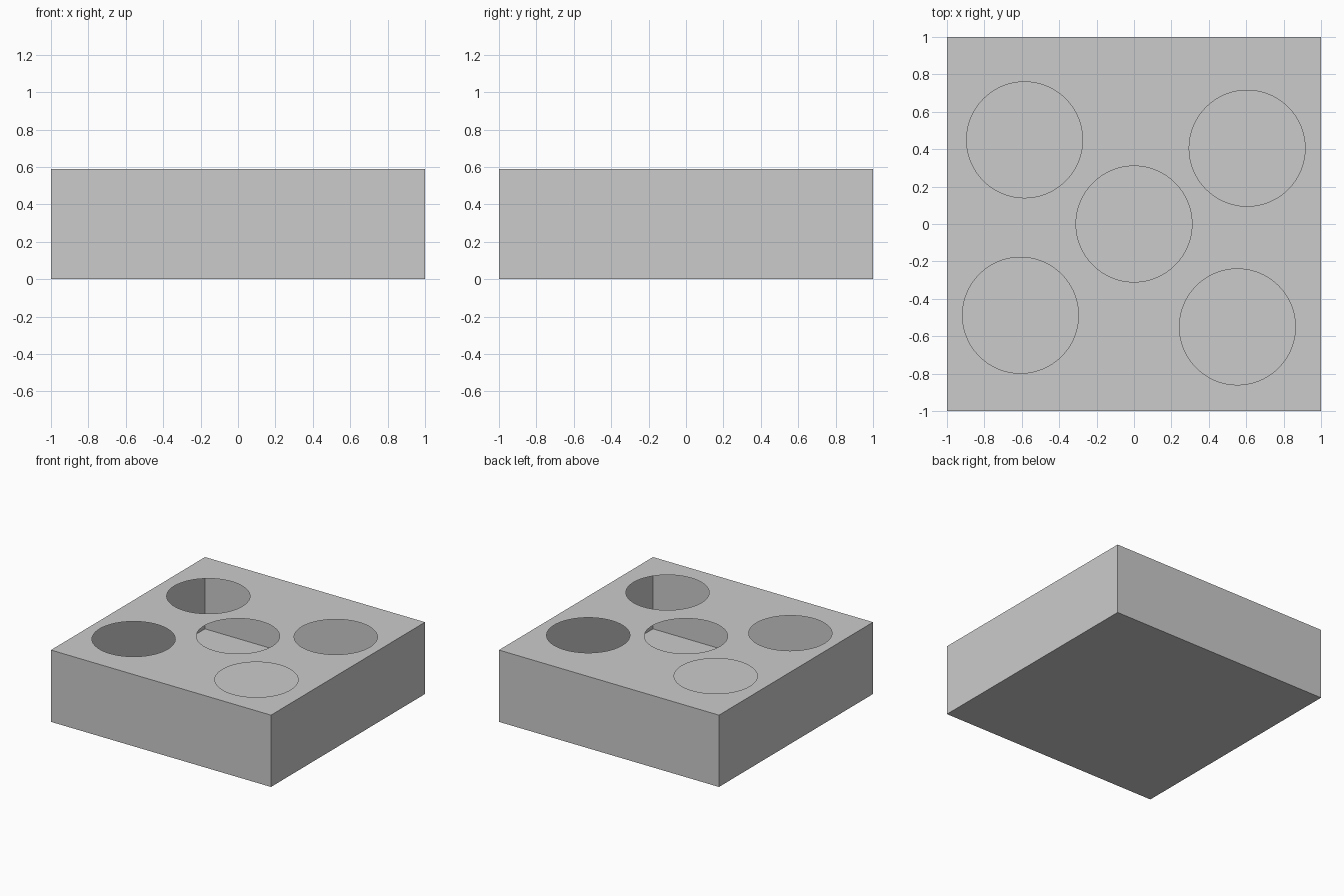
import bpy, bmesh
from mathutils import Matrix, Vector

if "Cube" in bpy.data.objects:
    bpy.data.objects.remove(bpy.data.objects["Cube"])

HEIGHT = 0.59
RADIUS = 0.31
SIDES = 96
HOLES = [(0, 0), (-0.585, 0.45), (0.605, 0.405), (-0.607, -0.488), (0.553, -0.55)]


def new_object(name, bm):
    mesh = bpy.data.meshes.new(name)
    bm.to_mesh(mesh)
    bm.free()
    obj = bpy.data.objects.new(name, mesh)
    bpy.context.collection.objects.link(obj)
    return obj


# Thin-walled hollow box: floor and four walls
bm = bmesh.new()
matrix = Matrix.Translation((0, 0, HEIGHT / 2)) @ Matrix.Diagonal((1, 1, HEIGHT / 2, 1))
bmesh.ops.create_cube(bm, size=2, matrix=matrix)
top = max(bm.faces, key=lambda f: f.calc_center_median().z)
edges = list(top.edges)
bmesh.ops.delete(bm, geom=[top], context='FACES_ONLY')

# Outlines of the five round openings in the lid
for x, y in HOLES:
    ring = bmesh.ops.create_circle(bm, cap_ends=False, segments=SIDES, radius=RADIUS,
                                   matrix=Matrix.Translation((x, y, HEIGHT)))
    edges += list({e for v in ring["verts"] for e in v.link_edges})

# Lid sheet filled between the rim and the openings
lid = bmesh.ops.triangle_fill(bm, edges=edges, use_beauty=True, normal=Vector((0, 0, 1)))
for face in [g for g in lid["geom"] if isinstance(g, bmesh.types.BMFace)]:
    face.normal_update()
    if face.normal.z < 0:
        face.normal_flip()

new_object("box_with_round_openings", bm)
